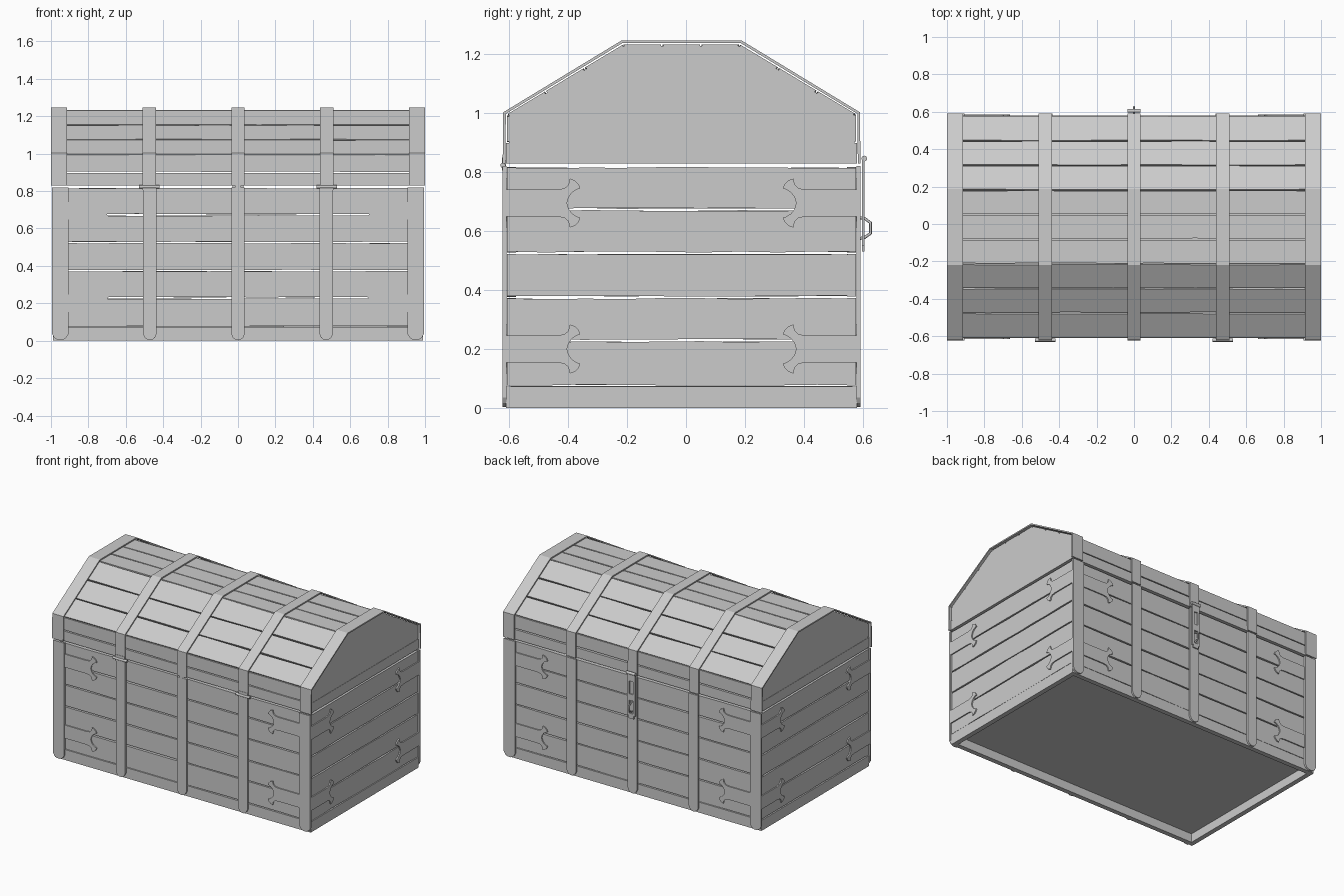
import bpy, bmesh, math, random
from mathutils import Matrix, Vector

random.seed(4)
if "Cube" in bpy.data.objects:
    bpy.data.objects.remove(bpy.data.objects["Cube"])

grey = bpy.data.materials.new("plain_grey")
grey.use_nodes = True
GREY = (0.6, 0.6, 0.6, 1)
grey.diffuse_color = GREY
grey.node_tree.nodes["Principled BSDF"].inputs["Base Color"].default_value = GREY

MID = -0.015                    # y of the chest's middle plane
HALF_X, HALF_Y = 0.985, 0.592   # half sizes of the boarded box
THICK = 0.03


def finish(name, bm):
    bmesh.ops.recalc_face_normals(bm, faces=bm.faces)
    mesh = bpy.data.meshes.new(name)
    bm.to_mesh(mesh)
    bm.free()
    mesh.materials.append(grey)
    ob = bpy.data.objects.new(name, mesh)
    bpy.context.collection.objects.link(ob)
    return ob


def prism(name, pts, frame, low, high):
    """Outline in the frame's XY plane, extruded along its Z."""
    bm = bmesh.new()
    face = bm.faces.new([bm.verts.new((u, v, low)) for u, v in pts])
    new = bmesh.ops.extrude_face_region(bm, geom=[face])["geom"]
    verts = [g for g in new if isinstance(g, bmesh.types.BMVert)]
    bmesh.ops.translate(bm, verts=verts, vec=(0, 0, high - low))
    bm.transform(frame)
    return finish(name, bm)


def rect(u0, u1, v0, v1):
    return [(u0, v0), (u1, v0), (u1, v1), (u0, v1)]


def plank(name, half, v0, v1, frame, rough=0.004):
    """Board with uneven, hand-hewn long edges."""
    n = 9
    us = [half * (2 * i / n - 1) for i in range(n + 1)]
    low = [(u, v0 + random.uniform(0, rough)) for u in us]
    top = [(u, v1 - random.uniform(0, rough)) for u in reversed(us)]
    return prism(name, low + top, frame, -THICK, 0)


def side_frame(turn, dist):
    """X along the wall, Y up, Z out of the wall."""
    return (Matrix.Translation((0, MID, 0)) @ Matrix.Rotation(turn, 4, 'Z')
            @ Matrix.Translation((0, -dist, 0)) @ Matrix.Rotation(math.pi / 2, 4, 'X'))


def tube(name, pts, radius):
    curve = bpy.data.curves.new(name, 'CURVE')
    curve.dimensions = '3D'
    curve.bevel_depth = radius
    curve.bevel_resolution = 2
    curve.use_fill_caps = True
    sp = curve.splines.new('POLY')
    sp.points.add(len(pts) - 1)
    for p, co in zip(sp.points, pts):
        p.co = (*co, 1)
    curve.materials.append(grey)
    ob = bpy.data.objects.new(name, curve)
    bpy.context.collection.objects.link(ob)


# Half outline of the split-tipped bracket: distance from the edge, half height
bracket_half = [(0, .046), (.175, .046), (.2, .05), (.213, .062), (.218, .083), (.235, .077),
                (.248, .064), (.253, .05), (.242, .046), (.226, .036), (.214, .02), (.208, 0)]
bracket = bracket_half + [(u, -v) for u, v in reversed(bracket_half[:-1])]

# Box walls: rails, planks and corner brackets
seams = [0.075, 0.23, 0.376, 0.526, 0.674, 0.82]
walls = [("front", 0, HALF_X, HALF_Y, 0.915), ("right", 90, HALF_Y, HALF_X, 0.597),
         ("back", 180, HALF_X, HALF_Y, 0.915), ("left", 270, HALF_Y, HALF_X, 0.597)]
# With the front facing -y, the model's own left is +x
names = {"front": "front", "back": "back", "right": "left", "left": "right"}
for key, deg, half, dist, start in walls:
    side = names[key]
    f = side_frame(math.radians(deg), dist)
    prism(side + "_bottom_rail", rect(-half, half, 0, 0.073), f, -THICK, 0.003)
    prism(side + "_lid_rail", rect(-half, half, 0.83, 0.898), f, -THICK, 0.003)
    for i, (a, b) in enumerate(zip(seams, seams[1:])):
        plank(f"{side}_plank_{i}", half - 0.002 * (i % 2), a + 0.001, b - 0.003, f)
    for z in (0.2, 0.695):
        for s in (-1, 1):
            pts = [(s * (start - u), z + v) for u, v in bracket]
            prism(side + "_bracket", pts, f, -0.004, 0.008)

prism("floor", rect(-0.97, 0.97, MID - 0.58, MID + 0.58), Matrix(), 0.06, 0.075)

# Lid planks along each facet of the arch
half_arch = [(-HALF_Y, 0.9), (-HALF_Y, 0.996), (-0.198, 1.233)]
arch = half_arch + [(-y, z) for y, z in reversed(half_arch)]
for i, (a, b) in enumerate(zip(arch, arch[1:])):
    a, b = Vector((0, a[0] + MID, a[1])), Vector((0, b[0] + MID, b[1]))
    along = (b - a).normalized()
    x = Vector((1, 0, 0))
    f = Matrix((x, along, x.cross(along))).transposed().to_4x4()
    f.translation = a
    count = 1 if i in (0, 4) else 3
    step = (b - a).length / count
    for k in range(count):
        plank(f"lid_plank_{i}_{k}", HALF_X, k * step + 0.001, (k + 1) * step - 0.003, f)

# Lid end panels
end_outline = [(y * 0.99, z - 0.006) for y, z in arch]
for side, turn in (("left", 90), ("right", 270)):
    prism(side + "_lid_end", end_outline, side_frame(math.radians(turn), HALF_X),
          -THICK, 0.001)

# Iron straps: bent bands over the lid, tapered bands down the box
half_band = [(-0.607, 0.83), (-0.605, 1.003), (-0.203, 1.247)]
band = half_band + [(-y, z) for y, z in reversed(half_band)]
for x, w in ((-0.957, 0.043), (-0.475, 0.036), (0, 0.036), (0.475, 0.036), (0.957, 0.043)):
    bm = bmesh.new()
    rows = [[bm.verts.new((x + s * w, y + MID, z)) for s in (-1, 1)] for y, z in band]
    for (a, b), (c, d) in zip(rows, rows[1:]):
        bm.faces.new((a, b, d, c))
    bm.normal_update()
    mesh = bpy.data.meshes.new("lid_strap")
    bm.to_mesh(mesh)
    bm.free()
    mesh.materials.append(grey)
    strap = bpy.data.objects.new("lid_strap", mesh)
    bpy.context.collection.objects.link(strap)
    solid = strap.modifiers.new("thickness", 'SOLIDIFY')
    solid.thickness = 0.009
    solid.offset = -1
    solid.use_even_offset = True
    for turn, side in ((0, "front"), (math.pi, "back")):
        foot = [(-1, .82), (-1, .035), (-.75, .016), (-.3, .004),
                (.3, .004), (.75, .016), (1, .035), (1, .82)]
        cx = x * 0.993
        prism(side + "_strap", [(cx + u * w, v) for u, v in foot],
              side_frame(turn, HALF_Y), 0.002, 0.015)

# Hinges on the front
front = side_frame(0, HALF_Y)
for x in (-0.475, 0.475):
    tube("hinge_pin", [(x - 0.055, -0.621, 0.823), (x + 0.055, -0.621, 0.823)], 0.009)
    prism("hinge_leaf", rect(x - 0.036, x + 0.036, 0.805, 0.85), front, 0.008, 0.017)
prism("lid_stop", rect(-0.016, 0.016, 0.815, 0.84), front, 0.004, 0.014)

# Hasp and staple on the back
back = side_frame(math.pi, HALF_Y)
for part in (rect(-0.03, -0.014, 0.55, 0.84), rect(0.014, 0.03, 0.55, 0.84),
             rect(-0.03, 0.03, 0.79, 0.845), rect(-0.024, 0.024, 0.655, 0.70),
             rect(-0.02, 0.02, 0.53, 0.565)):
    prism("hasp_plate", part, back, 0.02, 0.029)
tube("hasp_pin", [(-0.034, 0.605, 0.846), (0.034, 0.605, 0.846)], 0.01)
tube("staple", [(0, 0.59, 0.575), (0, 0.606, 0.578), (0, 0.626, 0.592),
                (0, 0.626, 0.628), (0, 0.606, 0.643), (0, 0.59, 0.645)], 0.005)
